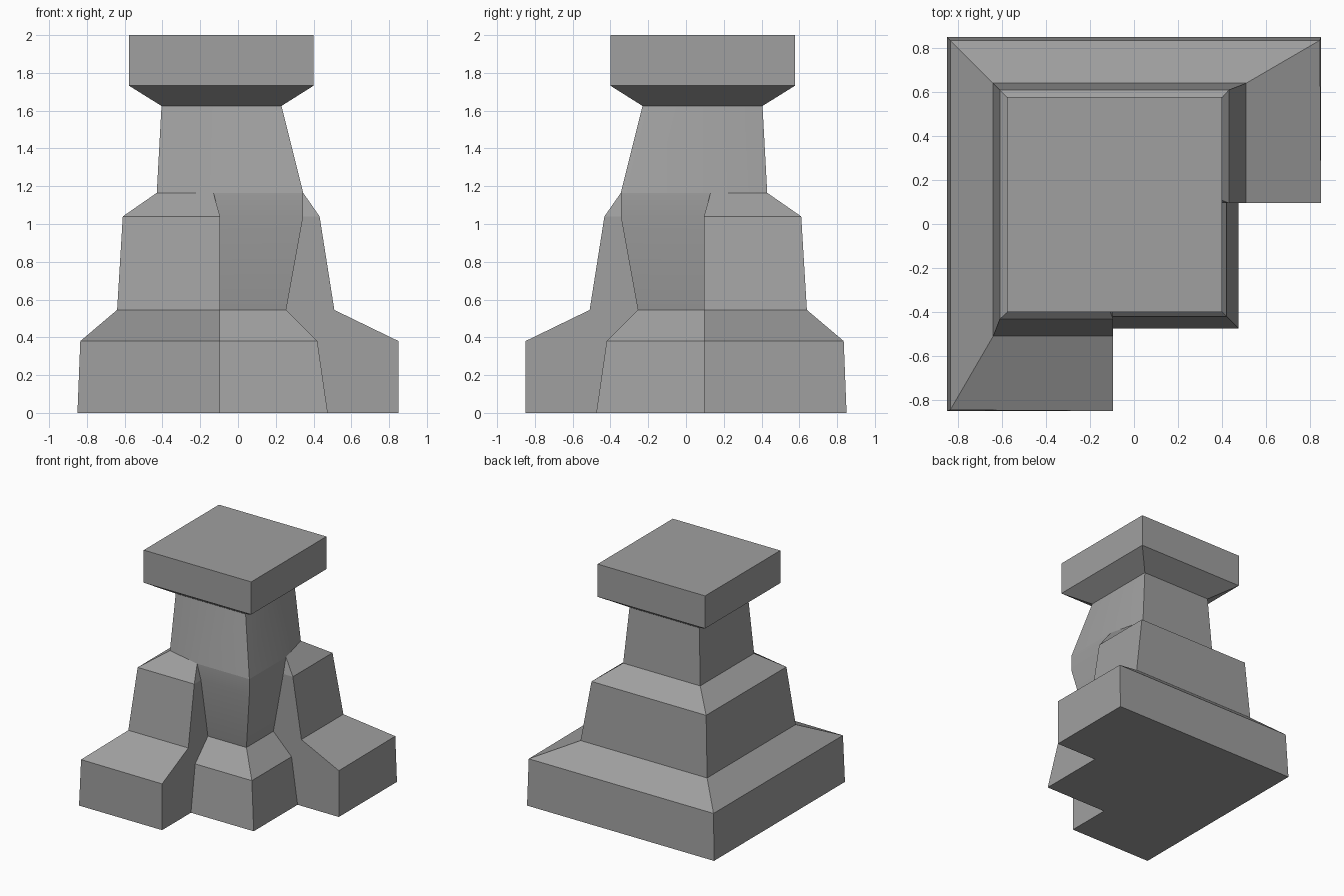
import bpy, bmesh, math

cube = bpy.data.objects.get("Cube")
if cube:
    bpy.data.objects.remove(cube, do_unlink=True)

stone = bpy.data.materials.new("grey stone")
stone.use_nodes = True
colour = (0.35, 0.35, 0.35, 1)
stone.diffuse_color = colour
stone.node_tree.nodes["Principled BSDF"].inputs["Base Color"].default_value = colour


def loft(name, rings):
    """Skin a stack of equal-length rings and close both ends."""
    bm = bmesh.new()
    stack = [[bm.verts.new(p) for p in ring] for ring in rings]
    for low, high in zip(stack, stack[1:]):
        for i in range(len(low)):
            j = (i + 1) % len(low)
            bm.faces.new((low[i], low[j], high[j], high[i]))
    bm.faces.new(stack[0][::-1])
    bm.faces.new(stack[-1])
    bmesh.ops.remove_doubles(bm, verts=bm.verts, dist=0.0005)
    bmesh.ops.recalc_face_normals(bm, faces=bm.faces)
    mesh = bpy.data.meshes.new(name)
    bm.to_mesh(mesh)
    bm.free()
    mesh.materials.append(stone)
    obj = bpy.data.objects.new(name, mesh)
    bpy.context.collection.objects.link(obj)
    bpy.ops.object.select_all(action='DESELECT')
    obj.select_set(True)
    bpy.context.view_layer.objects.active = obj
    bpy.ops.object.shade_smooth_by_angle(angle=math.radians(12))
    return obj


def pillar_ring(z, wall, wing, wing_corner, post, notch):
    """Corner plan mirrored on its diagonal: two wings with a post between."""
    half = [(wing_corner, wall), (wing, notch), (post, notch)]
    mirrored = [(-y, -x) for x, y in reversed(half)]
    plan = [(-wall, wall)] + half + [(post, -post)] + mirrored
    return [(x, y, z) for x, y in reversed(plan)]


def square_ring(z, back, front):
    return [(-back, -front, z), (front, -front, z), (front, back, z), (-back, back, z)]


# Stepped body: height, outer wall, wing end, wing corner, post, notch edge
loft("pillar_body", [pillar_ring(*level) for level in (
    (0.00, 0.85, 0.85, 0.85, 0.475, 0.095),
    (0.38, 0.835, 0.85, 0.845, 0.42, 0.095),
    (0.545, 0.64, 0.51, 0.51, 0.255, 0.095),
    (1.04, 0.61, 0.432, 0.432, 0.345, 0.095),
    (1.165, 0.43, 0.345, 0.27, 0.345, 0.13),
    (1.625, 0.405, 0.23, 0.23, 0.23, 0.09),
)])

# Flared square cap
loft("pillar_cap", [square_ring(*level) for level in (
    (1.625, 0.405, 0.23),
    (1.732, 0.577, 0.40),
    (2.00, 0.577, 0.40),
)])
